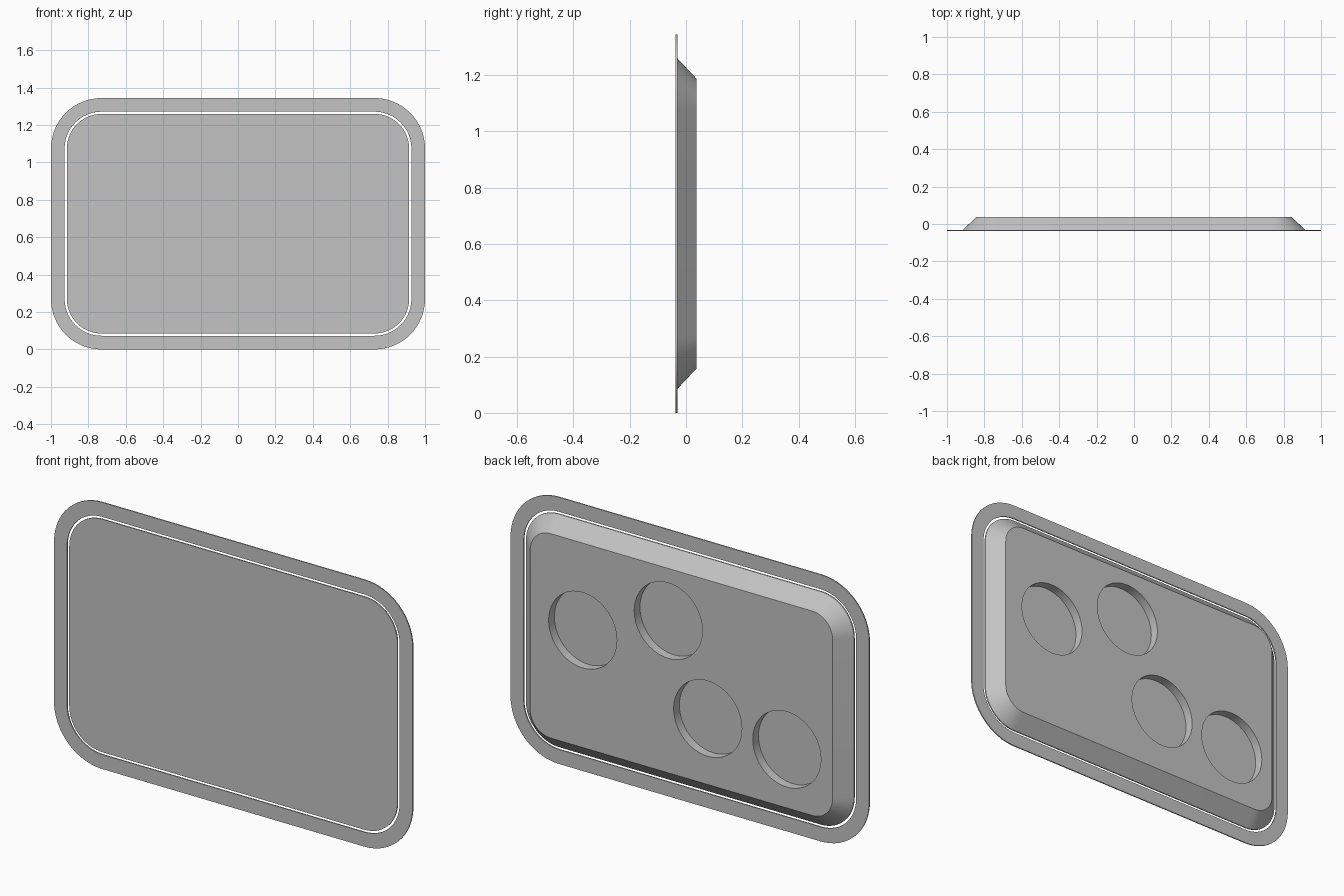
import bpy, bmesh, math

cube = bpy.data.objects.get("Cube")
if cube:
    bpy.data.objects.remove(cube, do_unlink=True)

HALF_W, HALF_H = 1.0, 0.672      # outer half size of the frame
CORNER = 0.27                    # outer corner radius
FRONT, BACK, SHEET = -0.037, 0.037, 0.006
ARC_STEPS = 16

grey = bpy.data.materials.new("plain grey")
grey.use_nodes = True
grey.diffuse_color = (0.55, 0.55, 0.55, 1)
grey.node_tree.nodes["Principled BSDF"].inputs["Base Color"].default_value = grey.diffuse_color


def rounded_loop(bm, inset, y):
    """Rounded rectangle in the XZ plane, inset from the outer outline."""
    r = CORNER - inset
    cx, cz = HALF_W - CORNER, HALF_H - CORNER
    verts = []
    for quarter, (sx, sz) in enumerate([(1, 1), (-1, 1), (-1, -1), (1, -1)]):
        for i in range(ARC_STEPS + 1):
            a = math.pi / 2 * (quarter + i / ARC_STEPS)
            verts.append(bm.verts.new((sx * cx + r * math.cos(a), y,
                                       HALF_H + sz * cz + r * math.sin(a))))
    return verts


def bridge(bm, a, b):
    n = len(a)
    for i in range(n):
        j = (i + 1) % n
        bm.faces.new((a[i], a[j], b[j], b[i]))


def finish(bm, name):
    bmesh.ops.recalc_face_normals(bm, faces=bm.faces)
    mesh = bpy.data.meshes.new(name)
    bm.to_mesh(mesh)
    bm.free()
    mesh.materials.append(grey)
    obj = bpy.data.objects.new(name, mesh)
    bpy.context.collection.objects.link(obj)
    return obj


def activate(obj):
    bpy.ops.object.select_all(action='DESELECT')
    obj.select_set(True)
    bpy.context.view_layer.objects.active = obj


# Thin flat frame around the tray
bm = bmesh.new()
loops = [rounded_loop(bm, inset, y) for inset, y in
         [(0, FRONT), (0, FRONT + SHEET), (0.073, FRONT + SHEET), (0.073, FRONT)]]
for k in range(4):
    bridge(bm, loops[k], loops[(k + 1) % 4])
frame = finish(bm, "outer_frame")

# Tray block: thin straight edge, then sloped sides up to the back face
bm = bmesh.new()
loops = [rounded_loop(bm, inset, y) for inset, y in
         [(0.085, FRONT), (0.085, FRONT + SHEET), (0.157, BACK)]]
bridge(bm, loops[0], loops[1])
bridge(bm, loops[1], loops[2])
bm.faces.new(loops[0])
bm.faces.new(loops[2])
tray = finish(bm, "tray")

# Four round recesses cut into the back face
RECESS_R, RECESS_DEPTH = 0.19, 0.046
activate(tray)
for x, dz in [(0.55, 0.076), (0.073, 0.252), (-0.147, -0.183), (-0.588, -0.22)]:
    bpy.ops.mesh.primitive_cylinder_add(
        vertices=64, radius=RECESS_R, depth=2 * RECESS_DEPTH,
        location=(x, BACK, HALF_H + dz), rotation=(math.pi / 2, 0, 0))
    cutter = bpy.context.object
    cutter.name = "recess_cutter"
    cutter.hide_render = True
    cutter.data.materials.append(grey)
    activate(tray)
    cut = tray.modifiers.new("recess", 'BOOLEAN')
    cut.operation = 'DIFFERENCE'
    cut.solver = 'EXACT'
    cut.object = cutter
    bpy.ops.object.modifier_apply(modifier=cut.name)
    bpy.data.objects.remove(cutter, do_unlink=True)

# Smooth corners and recess walls, keep the edges crisp
for obj in (frame, tray):
    activate(obj)
    bpy.ops.object.shade_smooth_by_angle(angle=math.radians(30))
